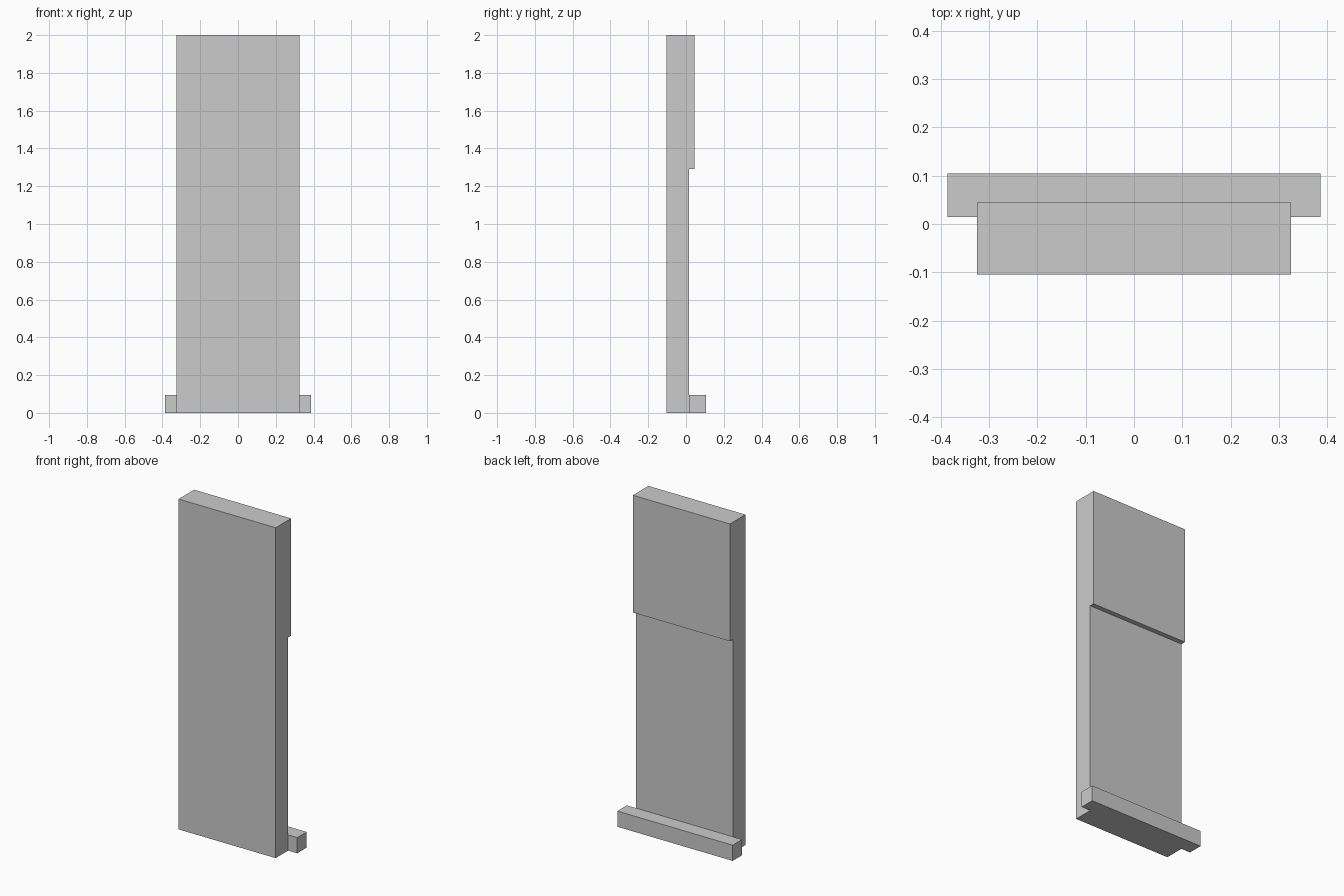
import bpy, bmesh

if "Cube" in bpy.data.objects:
    bpy.data.objects.remove(bpy.data.objects["Cube"])


def extrude_profile(name, profile, half_width):
    """Extrude a closed (y, z) side profile symmetrically along x."""
    bm = bmesh.new()
    face = bm.faces.new([bm.verts.new((-half_width, y, z)) for y, z in profile])
    result = bmesh.ops.extrude_face_region(bm, geom=[face])
    moved = [v for v in result["geom"] if isinstance(v, bmesh.types.BMVert)]
    bmesh.ops.translate(bm, vec=(2 * half_width, 0, 0), verts=moved)
    bmesh.ops.recalc_face_normals(bm, faces=bm.faces)
    mesh = bpy.data.meshes.new(name)
    bm.to_mesh(mesh)
    bm.free()
    obj = bpy.data.objects.new(name, mesh)
    bpy.context.collection.objects.link(obj)
    return obj


FRONT, BACK = -0.104, 0.105
PANEL_BACK, UPPER_BACK = 0.015, 0.044

# Tall panel, thicker above the step at the back
extrude_profile("panel", [
    (FRONT, 0), (PANEL_BACK, 0), (PANEL_BACK, 1.29),
    (UPPER_BACK, 1.29), (UPPER_BACK, 2), (FRONT, 2)], 0.325)

# Wider foot bar behind the panel
extrude_profile("foot_bar", [
    (PANEL_BACK, 0), (BACK, 0), (BACK, 0.095), (PANEL_BACK, 0.095)], 0.386)
